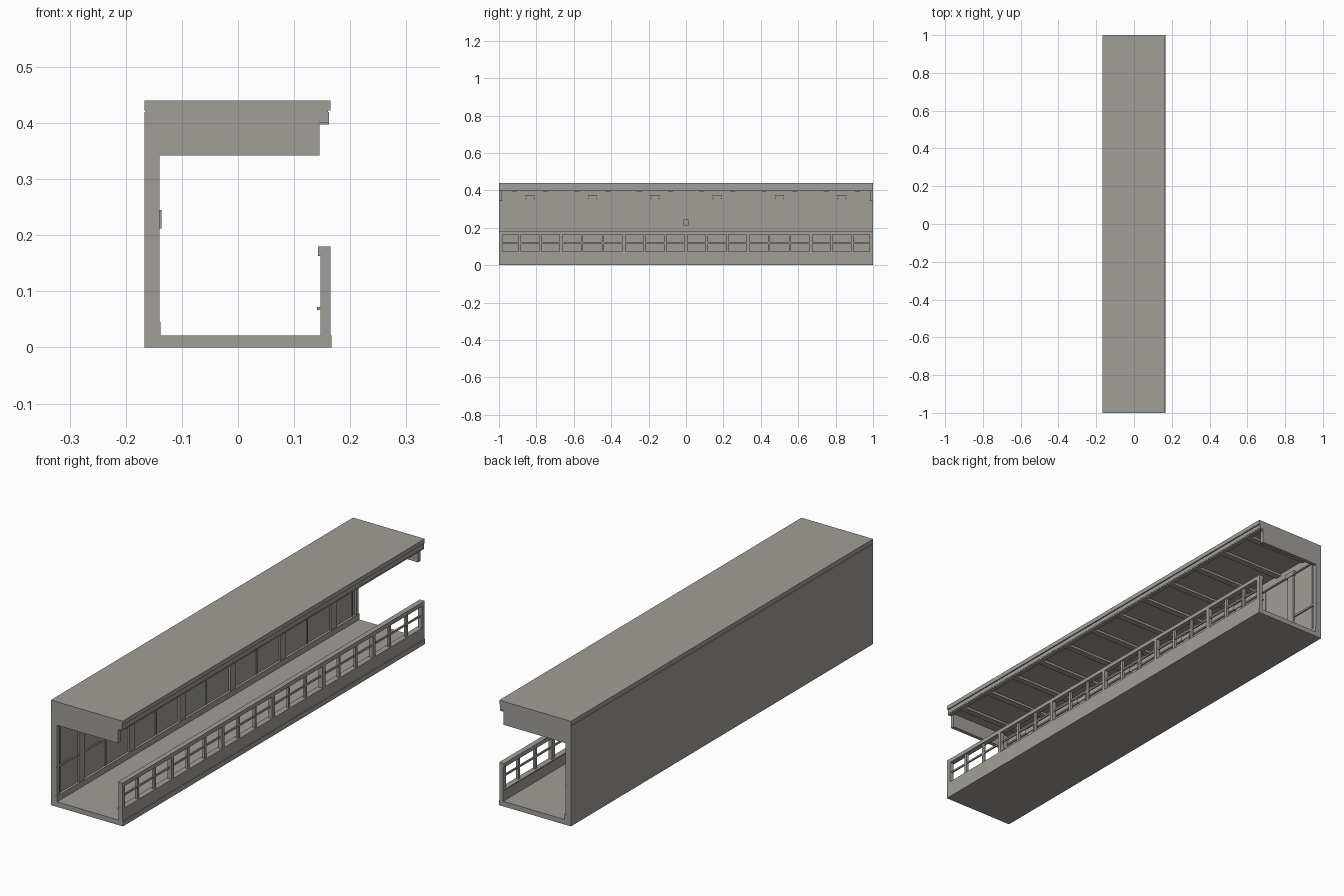
import bpy

cube = bpy.data.objects.get("Cube")
if cube:
    bpy.data.objects.remove(cube, do_unlink=True)

stone = bpy.data.materials.new("warm_grey_stone")
stone.use_nodes = True
stone.diffuse_color = (0.36, 0.345, 0.315, 1)
stone.node_tree.nodes["Principled BSDF"].inputs["Base Color"].default_value = stone.diffuse_color


def box(name, x, y, z):
    """Box from (min, max) ranges on each axis."""
    bpy.ops.mesh.primitive_cube_add(size=1, location=[sum(r) / 2 for r in (x, y, z)])
    ob = bpy.context.object
    ob.name = name
    ob.scale = [r[1] - r[0] for r in (x, y, z)]
    bpy.ops.object.transform_apply(location=False, rotation=False, scale=True)
    ob.data.materials.append(stone)
    return ob


def around(centre, half):
    return (centre - half, centre + half)


FULL = (-1, 1)
BAY = 1 / 3
WALL = -0.148          # inner face of the wall

# Main shell
box("floor", (-0.167, 0.167), FULL, (0, 0.021))
box("back_wall", (-0.167, WALL), FULL, (0.021, 0.42))
box("ceiling_slab", (-0.167, 0.162), FULL, (0.403, 0.42))
box("roof_joint", (-0.165, 0.16), FULL, (0.419, 0.423))
box("roof_slab", (-0.167, 0.165), FULL, (0.422, 0.44))
box("eave_lip", (0.145, 0.162), FULL, (0.397, 0.402))

# Deep end beams and shallow ceiling beams
for side in (-1, 1):
    box("end_beam", (WALL, 0.145), around(side * 0.992, 0.008), (0.342, 0.404))
for i in range(12):
    box("ceiling_beam", (WALL, 0.145), around((i - 5.5) * BAY / 2, 0.014), (0.393, 0.404))

# Wall trim running the full length
box("skirting", (WALL, -0.138), FULL, (0.021, 0.045))
box("dado_rail", (WALL, -0.142), FULL, (0.157, 0.165))
box("wall_cornice", (WALL, -0.142), (-0.985, 0.985), (0.36, 0.366))

# Pilasters with capitals
for i in range(6):
    y = (i - 2.5) * BAY
    box("pilaster", (WALL, -0.14), around(y, 0.018), (0.021, 0.36))
    box("pilaster_capital", (WALL, -0.137), around(y, 0.025), (0.355, 0.375))
for side in (-1, 1):
    box("end_pilaster", (WALL, -0.14), around(side * 0.991, 0.008), (0.021, 0.343))

# Slim panel mouldings between the pilasters
for i in range(7):
    y = (i - 3) * BAY
    if abs(i - 3) == 3:
        box("panel_moulding", (WALL, -0.145), around(y * 0.965, 0.002), (0.045, 0.36))
    else:
        box("panel_moulding", (WALL, -0.145), around(y, 0.003), (0.045, 0.36))
box("wall_box", (WALL, -0.136), around(0, 0.014), (0.212, 0.245))

# Parapet and balustrade
box("parapet", (0.147, 0.165), FULL, (0.021, 0.067))
box("parapet_sill", (0.141, 0.165), FULL, (0.067, 0.072))
box("hand_rail", (0.143, 0.165), FULL, (0.163, 0.18))
box("middle_rail", (0.152, 0.158), FULL, (0.117, 0.124))
for i in range(7):
    y = max(-0.991, min(0.991, (i - 3) * BAY))
    box("balustrade_post", (0.147, 0.165), around(y, 0.009), (0.071, 0.164))
    if i < 6:
        for third in (1, 2):
            box("baluster", (0.15, 0.16), around((i - 3 + third / 3) * BAY, 0.006), (0.071, 0.164))
